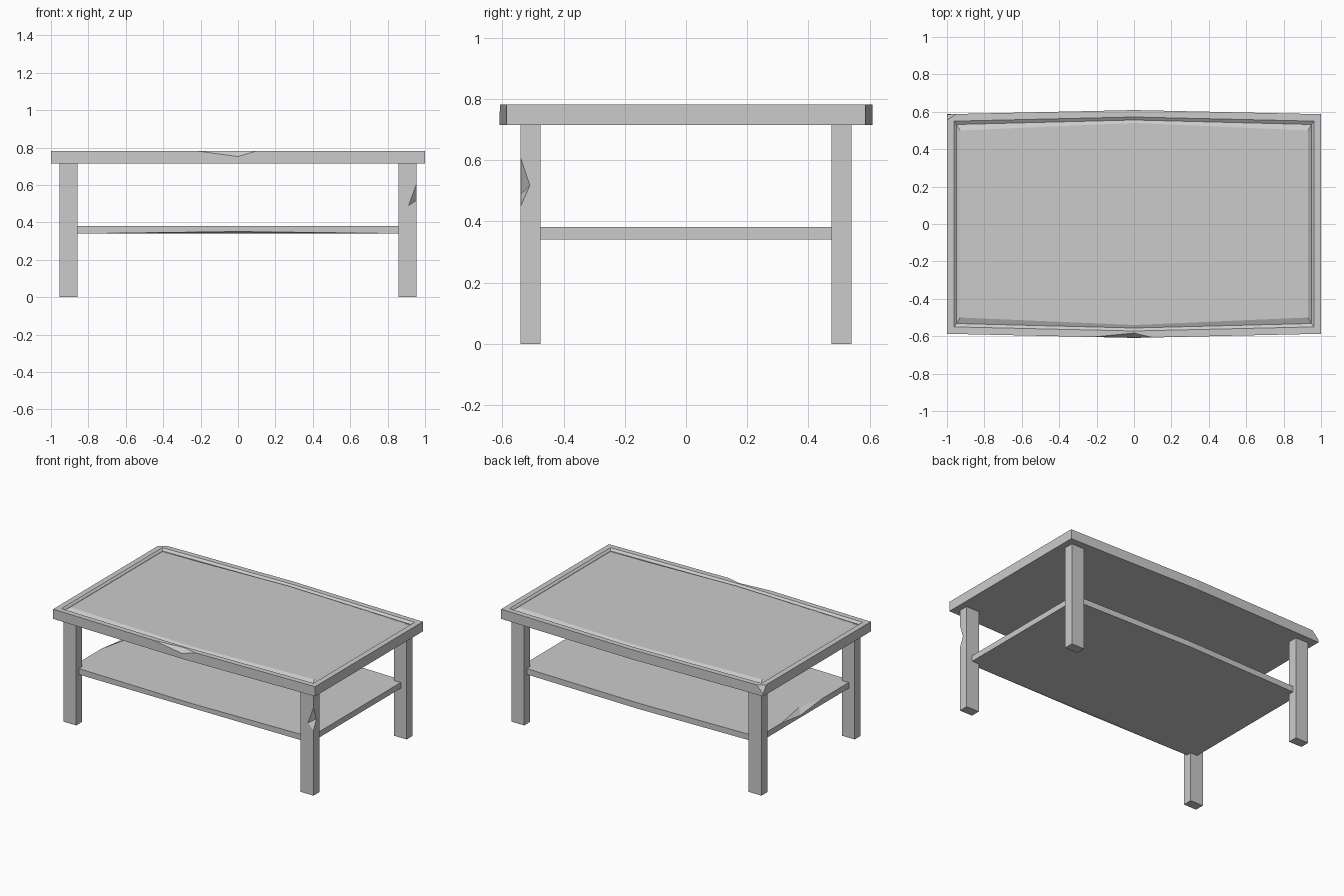
import bpy, bmesh
from mathutils import Vector

if "Cube" in bpy.data.objects:
    bpy.data.objects.remove(bpy.data.objects["Cube"])

def make(name, bm):
    bmesh.ops.recalc_face_normals(bm, faces=bm.faces[:])
    if bm.calc_volume(signed=True) < 0:
        bmesh.ops.reverse_faces(bm, faces=bm.faces[:])
    me = bpy.data.meshes.new(name)
    bm.to_mesh(me)
    bm.free()
    ob = bpy.data.objects.new(name, me)
    bpy.context.collection.objects.link(ob)
    return ob

def outline(x, y_end, y_mid):
    return [(-x, -y_end), (0, -y_mid), (x, -y_end), (x, y_end), (0, y_mid), (-x, y_end)]

def lofted(name, rings):
    # stack of (x, y_end, y_mid, z) bowed outlines, capped at both ends
    bm = bmesh.new()
    loops = [[bm.verts.new((px, py, z)) for px, py in outline(x, e, m)]
             for x, e, m, z in rings]
    for a, b in zip(loops, loops[1:]):
        for i in range(6):
            j = (i + 1) % 6
            bm.faces.new((a[i], a[j], b[j], b[i]))
    bm.faces.new(loops[0][::-1])
    bm.faces.new(loops[-1])
    return make(name, bm)

def box(name, x0, x1, y0, y1, z0, z1):
    bm = bmesh.new()
    bmesh.ops.create_cube(bm, size=1)
    for v in bm.verts:
        v.co = ((x0 + x1) / 2 + v.co.x * (x1 - x0),
                (y0 + y1) / 2 + v.co.y * (y1 - y0),
                (z0 + z1) / 2 + v.co.z * (z1 - z0))
    return make(name, bm)

def chip(ob, pts):
    # knock a splinter out of an edge: hull of points on the surface plus a last
    # point outside; grown slightly so that no face or edge coincides
    tip = Vector(pts[-1])
    bm = bmesh.new()
    for p in pts:
        bm.verts.new(tip + (Vector(p) - tip) * 1.013)
    bmesh.ops.convex_hull(bm, input=bm.verts[:])
    cutter = make("chip_cutter", bm)
    cutter.hide_render = True
    whole = ob.data.copy()
    box_size = ob.dimensions.copy()
    mod = ob.modifiers.new("chip", 'BOOLEAN')
    mod.operation = 'DIFFERENCE'
    mod.solver = 'EXACT'
    mod.object = cutter
    bpy.context.view_layer.objects.active = ob
    bpy.ops.object.modifier_apply(modifier=mod.name)
    bm = bmesh.new()
    bm.from_mesh(ob.data)
    volume = bm.calc_volume()
    bm.clear()
    bm.from_mesh(whole)
    if volume < 0.9 * bm.calc_volume():   # keep the part whole if the cut failed
        ob.data = whole
    bm.free()
    bpy.data.objects.remove(cutter, do_unlink=True)

# Table top with a V groove around the inner panel
T, B = 0.782, 0.715
top = lofted("table_top", [(1, .587, .609, B), (1, .587, .609, T), (.962, .55, .572, T),
                           (.948, .532, .556, T - .012), (.93, .50, .54, T - .001)])
edge = lambda x: -.609 + .022 * abs(x)
for a, c, b, depth, bite in ((-.22, 0, .10, .03, .026), (.17, .22, .30, .024, .024)):
    chip(top, [(a, edge(a), T), (b, edge(b), T), (c, edge(c), T - depth),
               (c, edge(c) + bite, T), (c, -.66, T + .05)])
chip(top, [(-1, .555, T), (-.95, .5881, T), (-1, .587, T - .05), (-1.05, .64, T + .05)])

# Lower shelf, running into the legs
S0, S1 = 0.341, 0.381
shelf = lofted("shelf", [(.91, .51, .53, S0), (.91, .51, .53, S1)])
chip(shelf, [(-.78, -.5129, S0), (.84, -.5115, S0), (0, -.53, S0 + .010),
             (-.25, -.49, S0), (0, -.58, S0 - .04)])
chip(shelf, [(-.91, .26, S1), (-.91, -.19, S1), (-.91, .05, S1 - .025),
             (-.865, .0, S1), (-.96, .03, S1 + .05)])

# Legs
for ny, sy in (("front", -1), ("back", 1)):
    for nx, sx in (("left", -1), ("right", 1)):
        xs = sorted((sx * .857, sx * .955))
        ys = sorted((sy * .475, sy * .54))
        leg = box(f"{ny}_{nx}_leg", *xs, *ys, 0, B)
        if (sx, sy) == (1, -1):
            chip(leg, [(.955, -.54, .608), (.955, -.54, .45), (.912, -.54, .49),
                       (.955, -.51, .518), (1.0, -.585, .52)])
